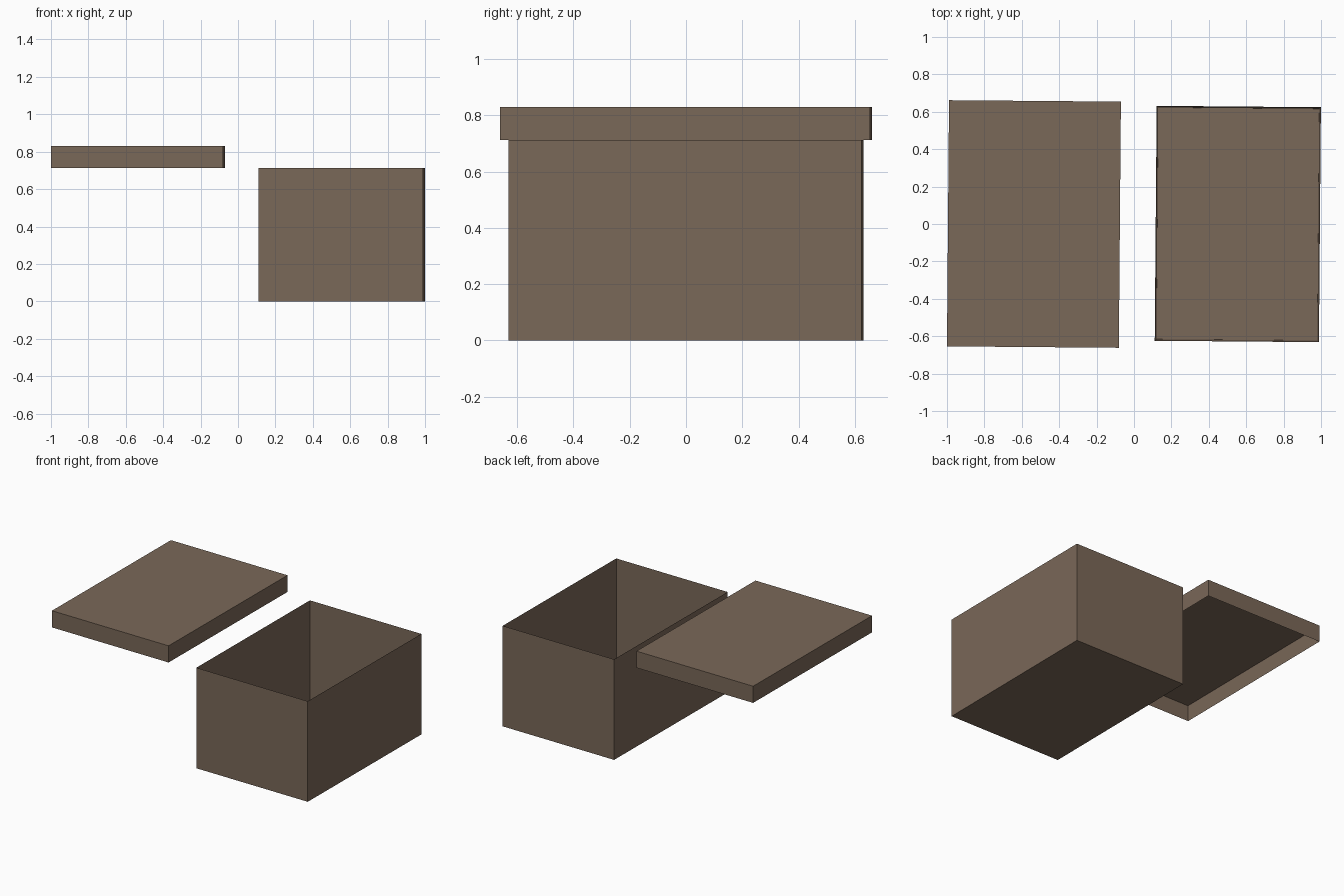
import bpy, bmesh
from mathutils import Matrix

if "Cube" in bpy.data.objects:
    bpy.data.objects.remove(bpy.data.objects["Cube"])

card = bpy.data.materials.new("brown cardboard")
card.diffuse_color = (0.195, 0.138, 0.098, 1)
card.use_nodes = True
card.node_tree.nodes["Principled BSDF"].inputs["Base Color"].default_value = card.diffuse_color

WALL = 0.012      # board thickness
TURN = -0.0083    # both parts sit very slightly turned


def tray(name, width, length, height, x, z, flip=False):
    """Thin-walled open box; flip puts the opening at the bottom."""
    bm = bmesh.new()
    bmesh.ops.create_cube(bm, size=1)
    bmesh.ops.scale(bm, vec=(width, length, height), verts=bm.verts)
    # Sink the open face to leave a rim and a hollow inside
    open_z = -1 if flip else 1
    face = next(f for f in bm.faces if f.normal.z * open_z > 0.9)
    bmesh.ops.inset_individual(bm, faces=[face], thickness=WALL)
    bmesh.ops.translate(bm, vec=(0, 0, -open_z * (height - WALL)), verts=face.verts)
    bmesh.ops.recalc_face_normals(bm, faces=bm.faces)
    bm.transform(Matrix.Translation((x, 0, z + height / 2)) @ Matrix.Rotation(TURN, 4, 'Z'))
    mesh = bpy.data.meshes.new(name)
    bm.to_mesh(mesh)
    bm.free()
    mesh.materials.append(card)
    obj = bpy.data.objects.new(name, mesh)
    bpy.context.collection.objects.link(obj)
    return obj


# Open box on the right, lid floating beside it at rim height
tray("box", 0.878, 1.256, 0.712, 0.555, 0)
tray("lid", 0.919, 1.316, 0.118, -0.535, 0.712, flip=True)
